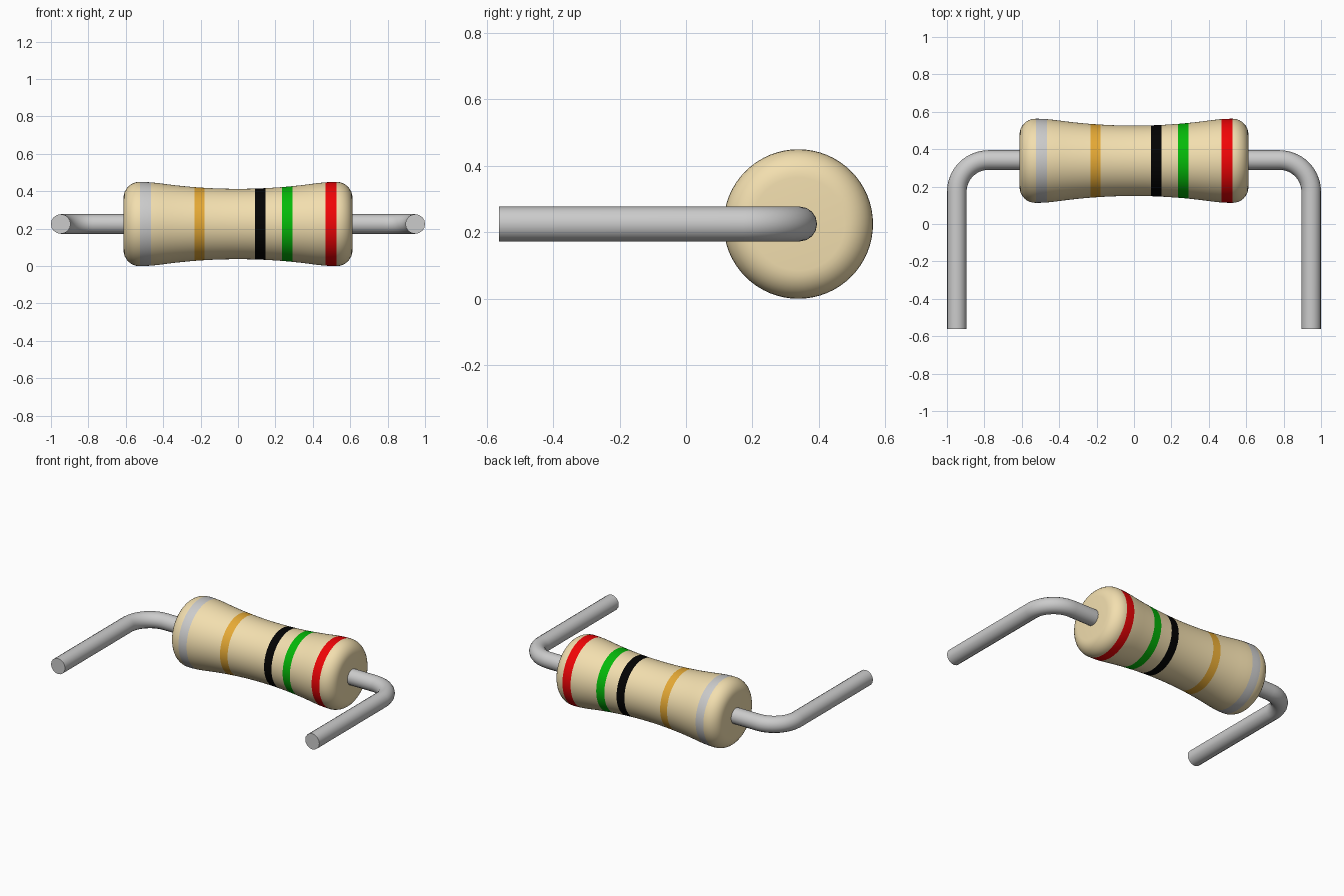
import bpy, bmesh, math

if "Cube" in bpy.data.objects:
    bpy.data.objects.remove(bpy.data.objects["Cube"])

CY, CZ = 0.338, 0.225      # body axis
SEG = 64


def material(name, rgb):
    # display colours to linear
    m = bpy.data.materials.new(name)
    m.diffuse_color = (*[c ** 2.2 for c in rgb], 1)
    m.use_nodes = True
    m.node_tree.nodes["Principled BSDF"].inputs["Base Color"].default_value = m.diffuse_color
    return m


def smooth(ob):
    bpy.ops.object.select_all(action='DESELECT')
    ob.select_set(True)
    bpy.context.view_layer.objects.active = ob
    bpy.ops.object.shade_smooth_by_angle(angle=math.radians(35))


BANDS = [  # name, start, end, colour
    ("silver", -0.523, -0.464, (0.76, 0.76, 0.77)),
    ("gold", -0.233, -0.179, (0.90, 0.66, 0.22)),
    ("black", 0.090, 0.147, (0.04, 0.04, 0.04)),
    ("green", 0.234, 0.291, (0.05, 0.72, 0.07)),
    ("red", 0.468, 0.527, (0.94, 0.05, 0.06)),
]
END, FILLET, RMAX = 0.612, 0.085, 0.225


def radius(x):
    # waisted barrel with rounded shoulders and ends
    x = abs(x)
    if x < 0.42:
        return 0.188 + 0.17 * x * x
    if x < END - FILLET:
        t = (END - FILLET - x) / (END - FILLET - 0.42)
        return RMAX - 0.007 * t * t
    d = x - (END - FILLET)
    return RMAX - FILLET + math.sqrt(max(FILLET ** 2 - d * d, 0))


# body: revolved profile, with stations on every band edge
xs = {round(-0.5 + 0.04 * i, 4) for i in range(26)}
for i in range(9):
    x = END - FILLET + FILLET * math.sin(math.pi / 2 * i / 8)
    xs |= {x, -x}
edges = [e for b in BANDS for e in b[1:3]]
xs = sorted([x for x in xs if all(abs(x - e) > 0.006 for e in edges)] + edges)

bm = bmesh.new()
rings = []
for x in xs:
    r = radius(x)
    rings.append([bm.verts.new((x, CY + r * math.cos(2 * math.pi * k / SEG),
                                CZ + r * math.sin(2 * math.pi * k / SEG))) for k in range(SEG)])
for i in range(len(xs) - 1):
    mid = (xs[i] + xs[i + 1]) / 2
    slot = next((n + 1 for n, b in enumerate(BANDS) if b[1] < mid < b[2]), 0)
    for k in range(SEG):
        j = (k + 1) % SEG
        f = bm.faces.new((rings[i][k], rings[i][j], rings[i + 1][j], rings[i + 1][k]))
        f.material_index = slot
bm.faces.new(rings[0])
bm.faces.new(rings[-1])
bmesh.ops.recalc_face_normals(bm, faces=bm.faces)
me = bpy.data.meshes.new("resistor_body")
bm.to_mesh(me)
bm.free()
me.materials.append(material("tan", (0.95, 0.87, 0.68)))
for name, _, _, rgb in BANDS:
    me.materials.append(material(name + "_band", rgb))
body = bpy.data.objects.new("resistor_body", me)
bpy.context.collection.objects.link(body)
smooth(body)


# wire leads: swept circle along a bent path
def lead(name, side):
    wire, bend, out, y = 0.0525, 0.17, 0.9475, 0.342
    pts = [(0.59, y)]
    for i in range(15):
        a = math.pi / 2 * (1 - i / 14)
        pts.append((out - bend + bend * math.cos(a), y - bend + bend * math.sin(a)))
    pts.append((out, -0.5625))
    cu = bpy.data.curves.new(name, 'CURVE')
    cu.dimensions = '3D'
    cu.bevel_depth = wire
    cu.bevel_resolution = 6
    cu.use_fill_caps = True
    sp = cu.splines.new('POLY')
    sp.points.add(len(pts) - 1)
    for p, (x, yy) in zip(sp.points, pts):
        p.co = (side * x, yy, CZ, 1)
    ob = bpy.data.objects.new(name, cu)
    bpy.context.collection.objects.link(ob)
    bpy.ops.object.select_all(action='DESELECT')
    ob.select_set(True)
    bpy.context.view_layer.objects.active = ob
    bpy.ops.object.convert(target='MESH')
    ob = bpy.context.view_layer.objects.active
    smooth(ob)


lead("left_lead", -1)
lead("right_lead", 1)
